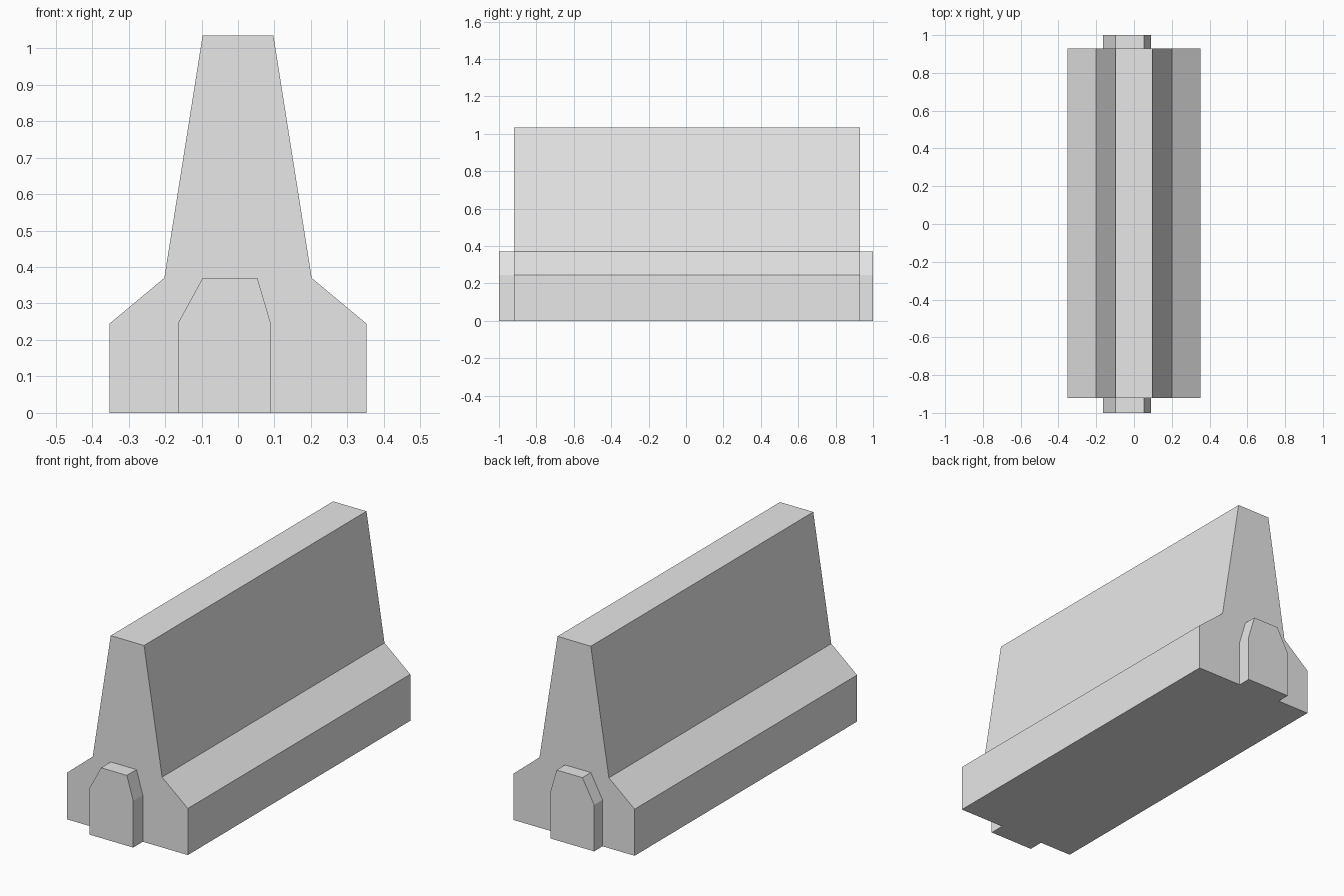
import bpy
import bmesh

cube = bpy.data.objects.get("Cube")
if cube:
    bpy.data.objects.remove(cube, do_unlink=True)

# Bare concrete
concrete = bpy.data.materials.new("concrete_grey")
concrete.use_nodes = True
COLOUR = (0.8, 0.8, 0.8, 1)
concrete.diffuse_color = COLOUR
concrete.node_tree.nodes["Principled BSDF"].inputs["Base Color"].default_value = COLOUR

FRONT, BACK = -0.92, 0.93   # end faces of the barrier body


def extrude_profile(name, profile, y0, y1):
    """Solid made by sweeping an x-z outline from y0 to y1."""
    bm = bmesh.new()
    face = bm.faces.new([bm.verts.new((x, y0, z)) for x, z in profile])
    swept = bmesh.ops.extrude_face_region(bm, geom=[face])["geom"]
    verts = [v for v in swept if isinstance(v, bmesh.types.BMVert)]
    bmesh.ops.translate(bm, verts=verts, vec=(0, y1 - y0, 0))
    bmesh.ops.recalc_face_normals(bm, faces=bm.faces)
    mesh = bpy.data.meshes.new(name)
    bm.to_mesh(mesh)
    bm.free()
    mesh.materials.append(concrete)
    obj = bpy.data.objects.new(name, mesh)
    bpy.context.collection.objects.link(obj)
    return obj


# Barrier body: wide foot, sloped shoulder, tapering wall
half = [(0.352, 0), (0.352, 0.245), (0.202, 0.37), (0.097, 1.035)]
body = half + [(-x, z) for x, z in reversed(half)]
extrude_profile("barrier_body", body, FRONT, BACK)

# Interlocking tabs on both ends, set slightly off centre
tab = [(0.09, 0), (0.09, 0.245), (0.053, 0.37),
       (-0.097, 0.37), (-0.165, 0.245), (-0.165, 0)]
extrude_profile("front_tab", tab, -1, FRONT)
extrude_profile("back_tab", tab, BACK, 1)
